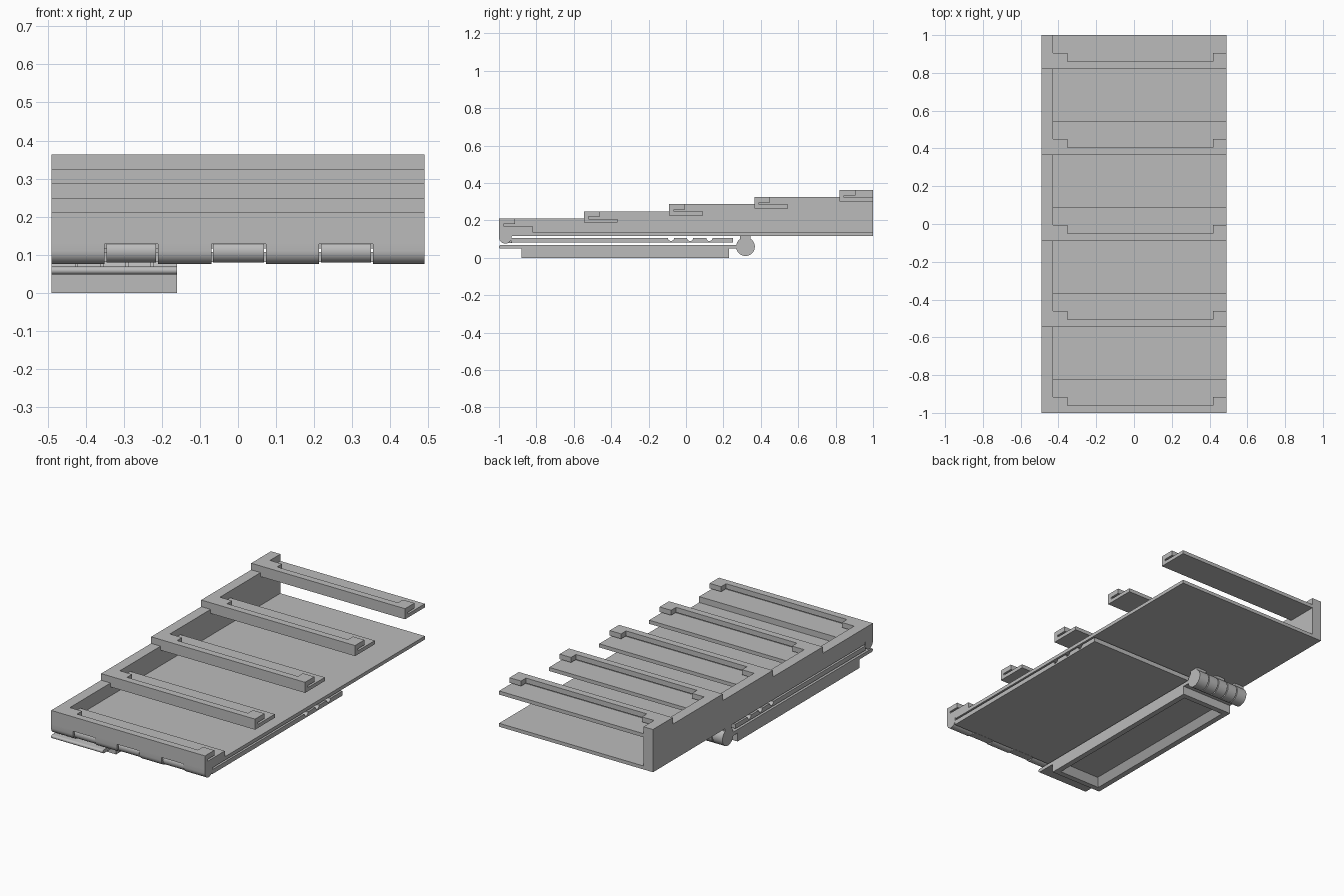
import bpy, bmesh, math

cube = bpy.data.objects.get("Cube")
if cube:
    bpy.data.objects.remove(cube, do_unlink=True)

grey = bpy.data.materials.new("plain grey")
grey.use_nodes = True
COLOUR = (0.5, 0.5, 0.5, 1)
grey.diffuse_color = COLOUR
grey.node_tree.nodes["Principled BSDF"].inputs["Base Color"].default_value = COLOUR

LEFT, RIGHT = 0.49, -0.49
WALL = -0.43        # inner face of the side wall
SLAB = -0.16        # inner edge of the narrow arm
STEP, RISE = 0.455, 0.038


def finish(name, bm):
    bmesh.ops.recalc_face_normals(bm, faces=bm.faces)
    mesh = bpy.data.meshes.new(name)
    bm.to_mesh(mesh)
    bm.free()
    mesh.materials.append(grey)
    obj = bpy.data.objects.new(name, mesh)
    bpy.context.collection.objects.link(obj)
    return obj


def prism(name, profile, x0, x1):
    """Extrude a (y, z) outline along x."""
    bm = bmesh.new()
    face = bm.faces.new([bm.verts.new((x0, y, z)) for y, z in profile])
    out = bmesh.ops.extrude_face_region(bm, geom=[face])
    verts = [v for v in out["geom"] if isinstance(v, bmesh.types.BMVert)]
    bmesh.ops.translate(bm, verts=verts, vec=(x1 - x0, 0, 0))
    return finish(name, bm)


def rect(y0, y1, z0, z1):
    return [(y0, z0), (y1, z0), (y1, z1), (y0, z1)]


def arc(cy, cz, r, a0, a1, n=12):
    angles = [math.radians(a0 + (a1 - a0) * i / n) for i in range(n + 1)]
    return [(cy + r * math.cos(a), cz + r * math.sin(a)) for a in angles]


def smooth(obj):
    bpy.ops.object.select_all(action="DESELECT")
    obj.select_set(True)
    bpy.context.view_layer.objects.active = obj
    bpy.ops.object.shade_smooth_by_angle(angle=math.radians(35))


# Floor and stepped side wall
prism("floor", rect(-0.93, 1, 0.117, 0.137), RIGHT, LEFT)
steps = [(1, 0.117), (-0.93, 0.117), (-0.93, 0.128), (-1, 0.128)]
for i in range(5):
    y, top = -1 + STEP * i, 0.211 + RISE * i
    steps += [(y, top), (min(y + STEP, 1), top)]
prism("side_wall", steps, RIGHT, WALL)

# Cross bars, each with a slot above its rear lip and a block at either end
for i in range(5):
    y, top = -1 + STEP * i, 0.211 + RISE * i
    base = top - 0.061 if i else 0.128
    lip, slot = top - 0.04, top - 0.029
    outline = [(y, base), (y + 0.18, base), (y + 0.18, lip), (y + 0.025, lip),
               (y + 0.025, slot), (y + 0.04, slot), (y + 0.04, top), (y, top)]
    prism(f"cross_bar_{i + 1}", outline, WALL, LEFT)
    for side, x0, x1 in (("right", WALL, -0.353), ("left", 0.417, LEFT)):
        prism(f"bar_end_{side}_{i + 1}", rect(y + 0.04, y + 0.085, slot, top), x0, x1)

# Front hinge: fixed barrels alternating with lid knuckles
barrel = [(-0.93, 0.137), (-1, 0.137)] + arc(-0.966, 0.11, 0.034, 180, 360)
edges = [RIGHT, -0.35, -0.21, -0.07, 0.073, 0.213, 0.354, LEFT]
for i, (x0, x1) in enumerate(zip(edges, edges[1:])):
    if i % 2:
        smooth(prism(f"lid_knuckle_{i}", arc(-0.966, 0.11, 0.03, 0, 345, 23),
                     x0 + 0.005, x1 - 0.005))
        prism(f"knuckle_link_{i}", rect(-0.966, -0.93, 0.08, 0.107), x0 + 0.005, x1 - 0.005)
    else:
        smooth(prism(f"hinge_barrel_{i}", barrel, x0, x1))

# Lid under the floor, with round grooves across its top
lid = [(-0.935, 0.107), (-0.935, 0.081), (0.25, 0.081), (0.25, 0.107)]
for y in (0.125, 0.022, -0.08):
    lid += arc(y, 0.107, 0.017, 0, -180, 10)
smooth(prism("lid", lid, RIGHT, LEFT))

# Narrow arm: a flange with a rounded tip, and a body hollowed from below
flange = [(0.27, 0.049), (0.27, 0.069)] + arc(-0.99, 0.059, 0.01, 90, 270, 8)
smooth(prism("arm_flange", flange, RIGHT, SLAB))

body = prism("arm_body", rect(-0.88, 0.23, 0, 0.05), RIGHT, SLAB)
bm = bmesh.new()
bm.from_mesh(body.data)
bottom = [f for f in bm.faces if f.normal.z < -0.9]
bmesh.ops.inset_region(bm, faces=bottom, thickness=0.045)
bmesh.ops.inset_region(bm, faces=bottom, thickness=0.04)
for v in bottom[0].verts:
    v.co.z += 0.04
bm.to_mesh(body.data)
bm.free()

# Rear hinge of the arm: five knuckles joined in turn to the floor and the flange
width = (SLAB - RIGHT) / 5
for i in range(5):
    x0 = RIGHT + width * i + (0.003 if i else 0)
    x1 = RIGHT + width * (i + 1) - (0.003 if i < 4 else 0)
    smooth(prism(f"arm_knuckle_{i + 1}", arc(0.318, 0.06, 0.05, 0, 350, 35), x0, x1))
    if i % 2:
        prism(f"arm_link_{i + 1}", rect(0.26, 0.3, 0.049, 0.069), x0, x1)
    else:
        prism(f"floor_link_{i + 1}", rect(0.288, 0.345, 0.08, 0.12), x0, x1)
smooth(prism("arm_hinge_pin", arc(0.318, 0.06, 0.04, 0, 345, 23), RIGHT + 0.01, SLAB - 0.01))
